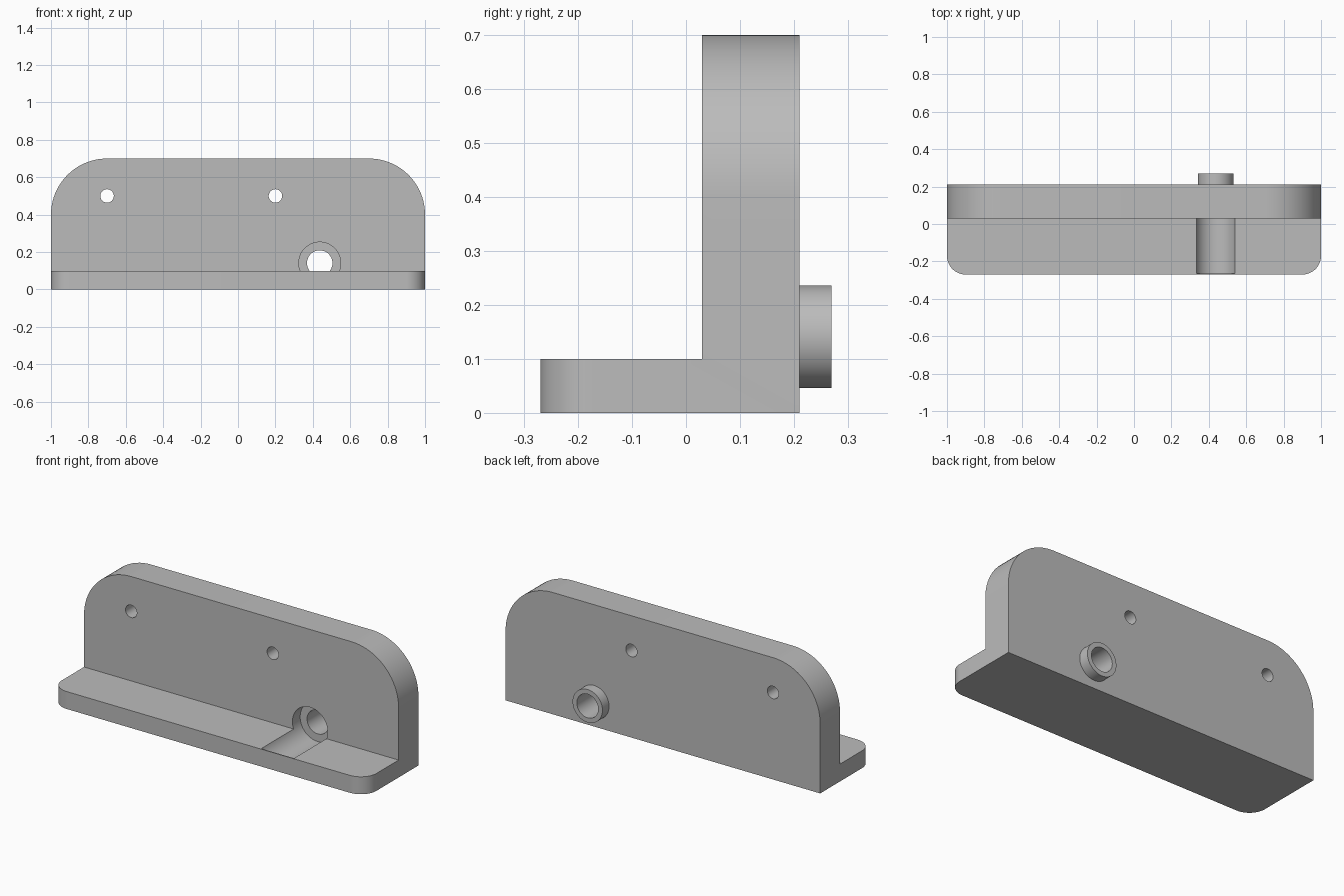
import bpy, bmesh, math
from mathutils import Matrix

cube = bpy.data.objects.get("Cube")
if cube:
    bpy.data.objects.remove(cube, do_unlink=True)

GREY = (0.5, 0.5, 0.5, 1)
grey = bpy.data.materials.new("plain grey")
grey.use_nodes = True
grey.diffuse_color = GREY
grey.node_tree.nodes["Principled BSDF"].inputs["Base Color"].default_value = GREY


def finish(name, bm):
    bmesh.ops.recalc_face_normals(bm, faces=bm.faces)
    mesh = bpy.data.meshes.new(name)
    bm.to_mesh(mesh)
    bm.free()
    mesh.materials.append(grey)
    obj = bpy.data.objects.new(name, mesh)
    bpy.context.collection.objects.link(obj)
    return obj


def slab(name, low, high, axis, at, radius):
    """Box with its two edges along the axis, at the given end, rounded."""
    bm = bmesh.new()
    bmesh.ops.create_cube(bm, size=1)
    for v in bm.verts:
        v.co = [low[i] if v.co[i] < 0 else high[i] for i in range(3)]
    other = 3 - axis
    edges = [e for e in bm.edges
             if all(abs(v.co[other] - at) < 1e-4 for v in e.verts)
             and abs(e.verts[0].co[axis] - e.verts[1].co[axis]) > 0.01]
    bmesh.ops.bevel(bm, geom=edges, offset=radius, segments=20,
                    profile=0.5, affect='EDGES')
    return finish(name, bm)


def rod(name, x, z, radius, y0, y1, sides=64):
    """Cylinder running front to back."""
    bm = bmesh.new()
    bmesh.ops.create_cone(bm, cap_ends=True, segments=sides, radius1=radius,
                          radius2=radius, depth=y1 - y0)
    turn = Matrix.Rotation(math.pi / 2, 4, 'X')
    bm.transform(Matrix.Translation((x, (y0 + y1) / 2, z)) @ turn)
    return finish(name, bm)


def combine(target, tool, operation):
    tool.hide_render = True
    mod = target.modifiers.new(operation.lower(), 'BOOLEAN')
    mod.operation, mod.object, mod.solver = operation, tool, 'EXACT'
    bpy.context.view_layer.objects.active = target
    bpy.ops.object.modifier_apply(modifier=mod.name)
    bpy.data.objects.remove(tool, do_unlink=True)


# Upright plate with rounded top corners, and foot with rounded front corners
bracket = slab("angle_bracket", (-1, 0.03, 0), (1, 0.21, 0.7), 1, 0.7, 0.3)
foot = slab("foot", (-1, -0.27, 0), (1, 0.1, 0.1), 2, -0.27, 0.1)
# The bevelled edges of the foot run along z, those of the plate along y
combine(bracket, foot, 'UNION')

# Tubular boss on the back
BORE_X, BORE_Z = 0.437, 0.141
combine(bracket, rod("boss", BORE_X, BORE_Z, 0.095, 0.15, 0.27), 'UNION')

# Counterbore and trough in the foot, through bore, and two screw holes
combine(bracket, rod("counterbore", BORE_X, BORE_Z, 0.112, -0.264, 0.1), 'DIFFERENCE')
combine(bracket, rod("bore", BORE_X, BORE_Z, 0.068, 0, 0.4), 'DIFFERENCE')
for x in (-0.7, 0.2):
    combine(bracket, rod("screw_hole", x, 0.5, 0.036, -0.1, 0.4, 40), 'DIFFERENCE')

# Clean seams and smooth the curved walls
bm = bmesh.new()
bm.from_mesh(bracket.data)
bmesh.ops.remove_doubles(bm, verts=bm.verts, dist=1e-5)
bmesh.ops.dissolve_limit(bm, angle_limit=0.002, verts=bm.verts, edges=bm.edges)
bm.to_mesh(bracket.data)
bm.free()
bpy.ops.object.select_all(action='DESELECT')
bracket.select_set(True)
bpy.context.view_layer.objects.active = bracket
bpy.ops.object.shade_smooth_by_angle(angle=math.radians(30))
